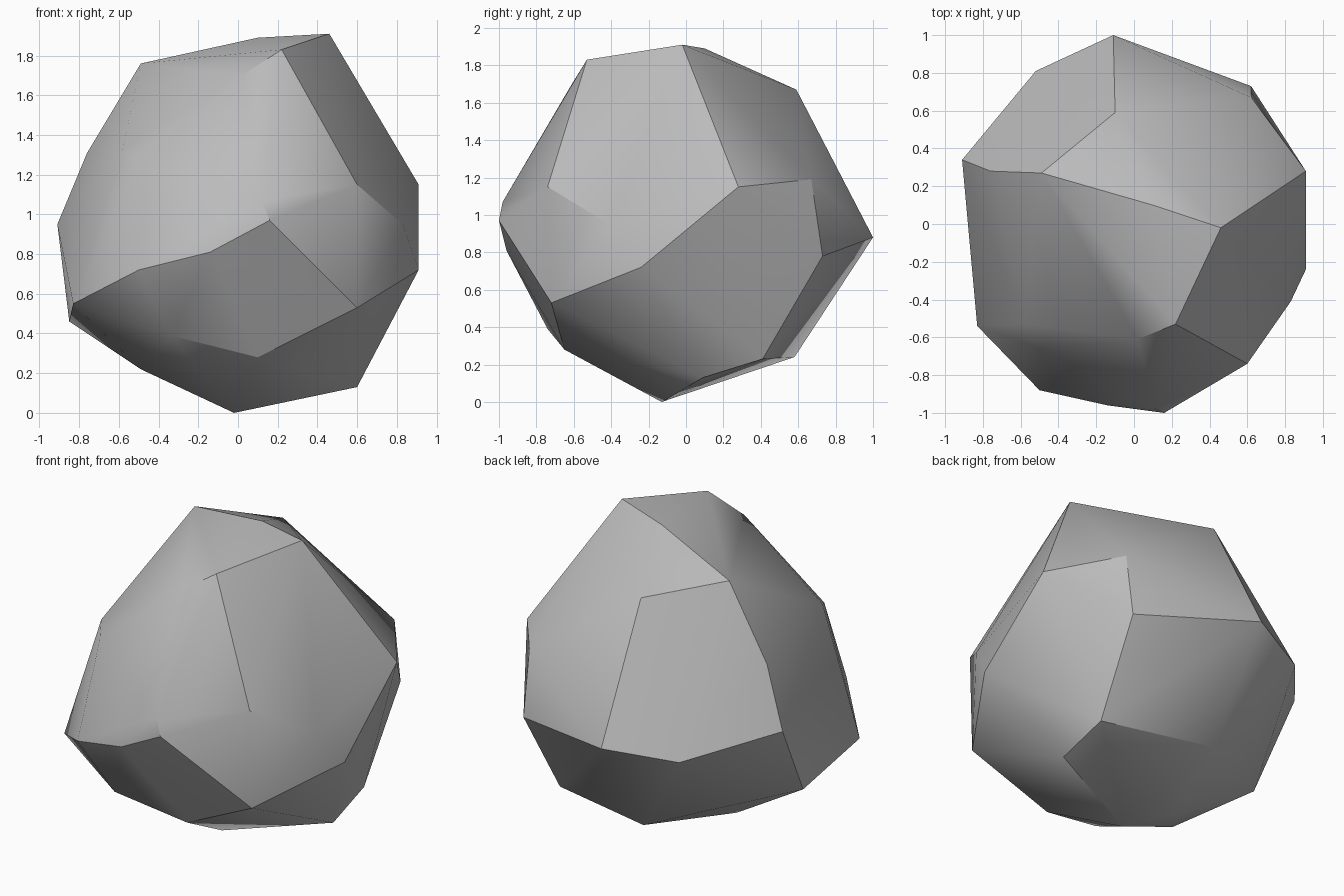
import bpy
import bmesh
import math
from mathutils import Vector

# Remove the default cube only
default_cube = bpy.data.objects.get("Cube")
if default_cube:
    bpy.data.objects.remove(default_cube, do_unlink=True)


def make_material(name, colour):
    """Flat material with matching viewport and render colour."""
    material = bpy.data.materials.new(name)
    material.use_nodes = True
    material.diffuse_color = colour
    shader = next(n for n in material.node_tree.nodes if n.type == "BSDF_PRINCIPLED")
    shader.inputs["Base Color"].default_value = colour
    shader.inputs["Roughness"].default_value = 0.9
    return material


def make_boulder(name, corners, material, crease_angle):
    """Wrap the chipped corners in a tight convex skin."""
    mesh = bpy.data.meshes.new(name)
    bm = bmesh.new()
    for corner in corners:
        bm.verts.new(Vector(corner))
    hull = bmesh.ops.convex_hull(bm, input=bm.verts[:], use_existing_faces=False)
    loose = set(hull["geom_interior"]) | set(hull["geom_unused"])
    spare = [v for v in loose if isinstance(v, bmesh.types.BMVert)]
    bmesh.ops.delete(bm, geom=spare, context="VERTS")
    bmesh.ops.recalc_face_normals(bm, faces=bm.faces[:])
    bm.to_mesh(mesh)
    bm.free()
    mesh.materials.append(material)

    boulder = bpy.data.objects.new(name, mesh)
    bpy.context.collection.objects.link(boulder)
    bpy.ops.object.select_all(action="DESELECT")
    boulder.select_set(True)
    bpy.context.view_layer.objects.active = boulder
    bpy.ops.object.shade_smooth_by_angle(angle=math.radians(crease_angle))
    return boulder


# Crown of the rock
crown = [(.46, -.02, 1.91), (.22, -.53, 1.83), (.1, .1, 1.89),
         (-.49, .27, 1.76), (-.1, .59, 1.67), (.02, -.61, 1.7)]

# Shoulder corners
shoulder = [(.91, .28, 1.15), (.62, .67, 1.19), (.6, -.74, 1.15),
            (.12, -.98, 1.07), (-.58, -.53, 1.33), (-.5, -.66, 1.27),
            (-.76, .28, 1.31)]

# Widest belt
belt = [(.91, -.24, .72), (.83, -.41, .95), (.16, -1, .97),
        (-.14, -.96, .81), (-.5, -.88, .72), (-.91, .34, .95),
        (-.52, .81, .83), (-.11, 1, .88), (.62, .73, .78)]

# Tapered underside
underside = [(.6, -.72, .53), (-.83, -.54, .55), (-.85, .05, .46),
             (-.34, -.74, .39), (.1, -.65, .28), (-.49, -.24, .22),
             (-.34, -.02, .15), (-.11, .58, .24), (.59, .41, .23),
             (.6, .09, .13), (-.02, -.13, 0)]

stone_grey = make_material("stone grey", (0.5, 0.5, 0.5, 1))
make_boulder("boulder", crown + shoulder + belt + underside, stone_grey, 30)
